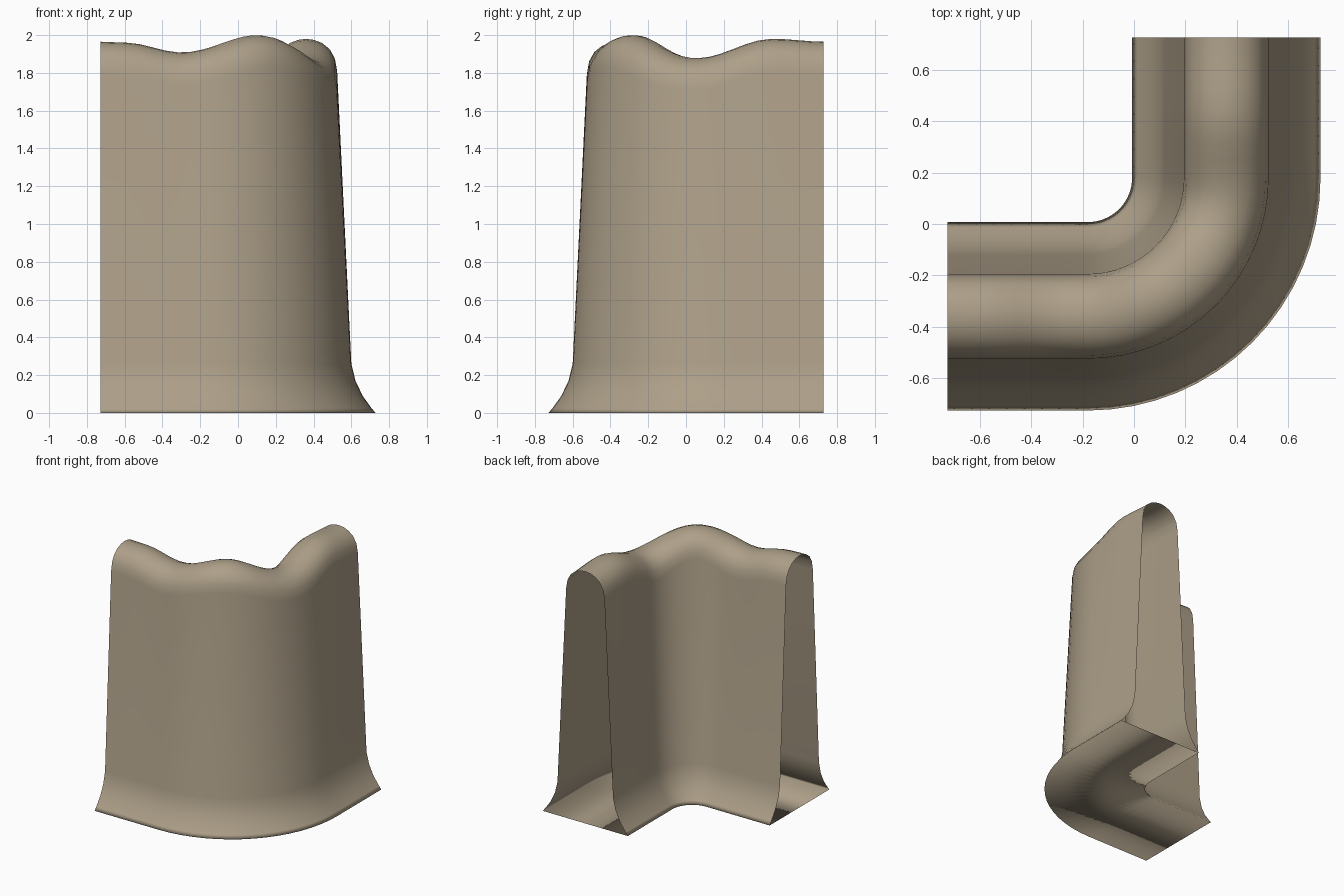
import bpy, math

if "Cube" in bpy.data.objects:
    bpy.data.objects.remove(bpy.data.objects["Cube"])

# Half cross-section of the wall: (distance from centreline, height)
HALF = [(0.3675, 0.0), (0.347, 0.025), (0.30, 0.09), (0.262, 0.17), (0.24, 0.26),
        (0.165, 1.80), (0.153, 1.868), (0.125, 1.918), (0.085, 1.95), (0.042, 1.967)]
PROFILE = ([(-u, z) for u, z in HALF] + [(0.0, 1.972)] + [(u, z) for u, z in HALF[::-1]])

# Crest height along the path (path length, height)
CREST = [(0, 1.965), (0.13, 1.96), (0.43, 1.908), (0.842, 2.0),
         (1.27, 1.878), (1.675, 1.98), (1.951, 1.965)]
ARM, RADIUS, CENTRE, END = 0.5475, 0.54, 0.18, 0.7275


def crest(s):
    for (a, za), (b, zb) in zip(CREST, CREST[1:]):
        if s <= b:
            t = (s - a) / (b - a)
            return za + (zb - za) * (1 - math.cos(math.pi * t)) / 2
    return CREST[-1][1]


# Path stations: position, inward direction and length along the path
stations = []
N_ARM, N_BEND = 8, 16
for i in range(N_ARM):
    d = ARM * i / N_ARM
    stations.append((-END + d, CENTRE - RADIUS, 0, 1, d))
for i in range(N_BEND + 1):
    a = math.pi / 2 * i / N_BEND
    stations.append((-CENTRE + RADIUS * math.sin(a), CENTRE - RADIUS * math.cos(a),
                     -math.sin(a), math.cos(a), ARM + RADIUS * a))
for i in range(1, N_ARM + 1):
    d = ARM * i / N_ARM
    stations.append((RADIUS - CENTRE, CENTRE + d, -1, 0, ARM + RADIUS * math.pi / 2 + d))

# Sweep the closed section (walls, crest and floor); both ends stay open
verts, faces = [], []
n = len(PROFILE)
for x, y, nx, ny, s in stations:
    lift = crest(s) - 1.972
    for u, z in PROFILE:
        verts.append((x + nx * u, y + ny * u, z + (lift if z > 1 else 0)))
for i in range(len(stations) - 1):
    for j in range(n):
        k = (j + 1) % n
        faces.append((i * n + j, (i + 1) * n + j, (i + 1) * n + k, i * n + k))

mesh = bpy.data.meshes.new("corner_wall")
mesh.from_pydata(verts, [], faces)
mesh.polygons.foreach_set("use_smooth", [True] * len(mesh.polygons))
wall = bpy.data.objects.new("corner_wall", mesh)
bpy.context.collection.objects.link(wall)

# Sandy clay colour
mat = bpy.data.materials.new("clay")
mat.diffuse_color = (0.42, 0.35, 0.25, 1)
mat.use_nodes = True
mat.node_tree.nodes["Principled BSDF"].inputs["Base Color"].default_value = mat.diffuse_color
mesh.materials.append(mat)
